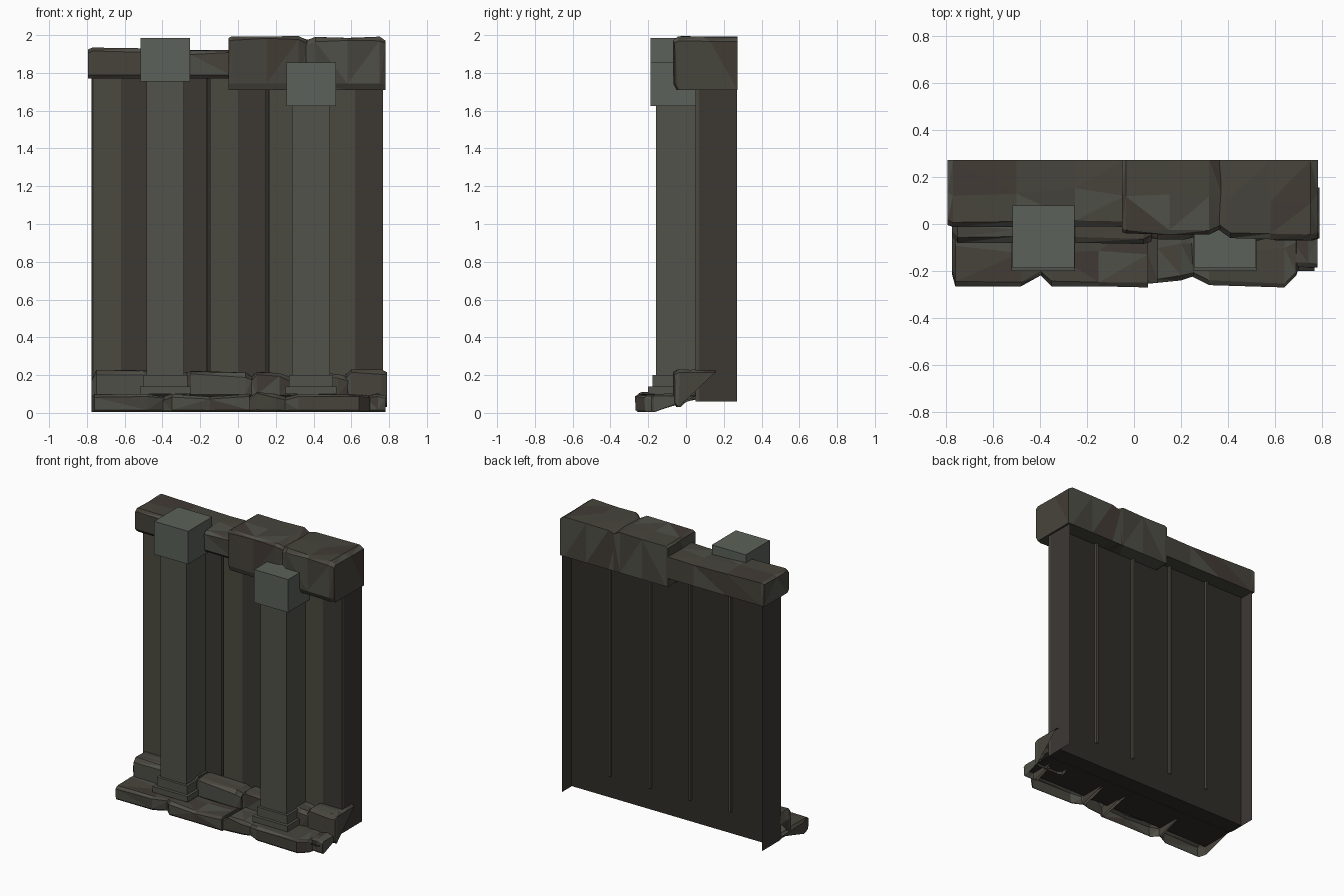
import bpy, bmesh, random

if "Cube" in bpy.data.objects:
    bpy.data.objects.remove(bpy.data.objects["Cube"])
random.seed(4)


def material(name, rgb):
    m = bpy.data.materials.new(name)
    m.diffuse_color = (*rgb, 1)
    m.use_nodes = True
    m.node_tree.nodes["Principled BSDF"].inputs["Base Color"].default_value = m.diffuse_color
    return m


STONES = [material("dark_stone", (0.062, 0.058, 0.045)), material("grey_stone", (0.08, 0.08, 0.066)),
          material("brown_stone", (0.055, 0.044, 0.036))]
PALE = material("pale_stone", (0.105, 0.12, 0.1))
SHAFT = material("shaft_stone", (0.083, 0.085, 0.068))
PANEL = [material("panel_olive", (0.07, 0.067, 0.05)), material("panel_dark", (0.045, 0.04, 0.034))]
BACKING = material("backing", (0.03, 0.027, 0.022))


def finish(name, bm, mats):
    bmesh.ops.recalc_face_normals(bm, faces=bm.faces[:])
    me = bpy.data.meshes.new(name)
    bm.to_mesh(me)
    bm.free()
    for m in mats:
        me.materials.append(m)
    ob = bpy.data.objects.new(name, me)
    bpy.context.collection.objects.link(ob)
    return ob


def box(name, x, y, z, mat):
    bm = bmesh.new()
    bmesh.ops.create_cube(bm, size=1)
    for v in bm.verts:
        v.co = [r[0] if c < 0 else r[1] for c, r in zip(v.co, (x, y, z))]
    return finish(name, bm, [mat])


def stone(name, stations, z0, back, c, closed=False, j=0.008):
    """Rough-cut block: chamfered section lofted along x; station = (x, front y, top z)."""
    bm = bmesh.new()
    rings = []
    for x, f, top in stations:
        r = lambda: random.uniform(-j, j)
        h = top - z0
        pts = [(f + c, z0), (f + 0.003, z0 + 0.12 * h), (f, top - c + r()),
               (f + c + abs(r()), top), ((f + back) / 2 + 3 * r(), top + r() * 0.6), (back, top - abs(r()))]
        if closed:
            pts.append((back, z0))
        rings.append([bm.verts.new((x, *p)) for p in pts])
    n = len(rings[0])
    for a, b in zip(rings, rings[1:]):
        for i in range(n if closed else n - 1):
            k = (i + 1) % n
            bm.faces.new((a[i], a[k], b[k], b[i]))
    bm.faces.new(rings[0])
    bm.faces.new(rings[-1])
    bmesh.ops.triangulate(bm, faces=bm.faces[:])
    for f in bm.faces:
        f.material_index = random.choice((0, 0, 0, 1, 1, 2))
    return finish(name, bm, STONES)


# Panelled wall front with side returns; the deep joints pass through the backing
def wall(name, z0, z1, depth):
    pts = [(-0.775, 0.27), (-0.775, 0.07)]
    w = 0.31
    for i in range(5):
        x0 = -0.775 + i * w
        pts += [(x0 + 0.008, 0.05), (x0 + w / 2, 0.05), (x0 + w - 0.008, 0.05)]
        if i < 4:
            pts += [(x0 + w - 0.007, 0.05 + depth), (x0 + w + 0.007, 0.05 + depth)]
    pts += [(0.768, 0.07), (0.768, 0.27)]
    bm = bmesh.new()
    cols = [[bm.verts.new((x, y, z)) for z in (z0, z1)] for x, y in pts]
    for i, (a, b) in enumerate(zip(cols, cols[1:])):
        f = bm.faces.new((a[0], b[0], b[1], a[1]))
        f.material_index = 1 if i % 5 == 3 or i in (0, len(cols) - 2) else 0
    finish(name, bm, PANEL)


wall("wall_panels", 0.215, 1.79, 0.135)
wall("wall_foot", 0.06, 0.215, 0.002)

# Backing sheet: upright behind the panels, then forward under the steps
bm = bmesh.new()
rows = [[bm.verts.new((x, y, z)) for x in (-0.77, 0.767)] for y, z in ((0.165, 1.78), (0.165, 0.062), (-0.2, 0.062))]
for a, b in zip(rows, rows[1:]):
    bm.faces.new((a[0], a[1], b[1], b[0]))
finish("backing_sheet", bm, [BACKING])

# Pillars: stepped base, square shaft, block capital
for side, cx, top in (("left", -0.385, 1.985), ("right", 0.387, 1.855)):
    for part, hw, y0, y1, z0, z1, mat in (
            ("plinth", 0.135, -0.2, 0.05, 0.1, 0.14, SHAFT),
            ("base", 0.117, -0.178, 0.05, 0.14, 0.2, SHAFT),
            ("shaft", 0.1, -0.16, 0.05, 0.2, top - 0.23, SHAFT),
            ("capital", 0.131, -0.187, 0.078, top - 0.23, top, PALE)):
        box(f"{side}_pillar_{part}", (cx - hw, cx + hw), (y0, y1), (z0, z1), mat)

# Lower step stones
lower = [
    [(-0.775, -0.21, 0.085), (-0.76, -0.265, 0.098), (-0.48, -0.265, 0.1), (-0.39, -0.215, 0.085)],
    [(-0.4, -0.215, 0.085), (-0.35, -0.265, 0.1), (-0.15, -0.265, 0.085), (0.06, -0.27, 0.1)],
    [(0.05, -0.255, 0.075), (0.1, -0.25, 0.11), (0.2, -0.24, 0.1), (0.26, -0.22, 0.08)],
    [(0.24, -0.22, 0.08), (0.32, -0.26, 0.1), (0.64, -0.27, 0.095), (0.69, -0.22, 0.09), (0.7, -0.19, 0.08)],
    [(0.68, -0.18, 0.09), (0.74, -0.185, 0.1), (0.78, -0.185, 0.09)]]
for i, s in enumerate(lower):
    stone(f"lower_step_stone_{i + 1}", s, 0.004, 0.05, 0.014)

# Upper step stones
upper = [
    ([(-0.775, -0.05, 0.17), (-0.75, -0.08, 0.228), (-0.5, -0.08, 0.222), (-0.27, -0.075, 0.215)], 0.08, 0.06),
    ([(-0.28, -0.07, 0.2), (-0.25, -0.08, 0.22), (0.04, -0.085, 0.213), (0.075, -0.075, 0.19)], 0.08, 0.06),
    ([(0.07, -0.06, 0.19), (0.1, -0.065, 0.215), (0.22, -0.065, 0.21), (0.28, -0.05, 0.19)], 0.08, 0.06),
    ([(0.27, -0.05, 0.19), (0.31, -0.07, 0.22), (0.53, -0.07, 0.205), (0.59, -0.055, 0.19)], 0.08, 0.06),
    ([(0.57, -0.05, 0.2), (0.6, -0.07, 0.23), (0.76, -0.07, 0.23), (0.79, -0.06, 0.215)], 0.03, 0.155)]
for i, (s, z0, back) in enumerate(upper):
    stone(f"upper_step_stone_{i + 1}", s, z0, back, 0.02)

# Lintel: a low left beam and two taller right blocks
stone("left_lintel", [(-0.793, -0.005, 1.925), (-0.77, -0.012, 1.934), (-0.5, -0.012, 1.93),
                      (-0.25, -0.01, 1.918), (-0.04, -0.012, 1.922)], 1.77, 0.272, 0.018, True)
stone("middle_lintel", [(-0.05, -0.035, 1.985), (-0.035, -0.04, 1.992), (0.15, -0.045, 1.993),
                        (0.32, -0.045, 1.995), (0.37, -0.02, 1.97)], 1.71, 0.272, 0.014, True)
stone("right_lintel", [(0.34, -0.01, 1.965), (0.41, -0.06, 1.99), (0.58, -0.065, 1.985),
                       (0.75, -0.07, 1.992), (0.782, -0.06, 1.97)], 1.71, 0.272, 0.02, True)
